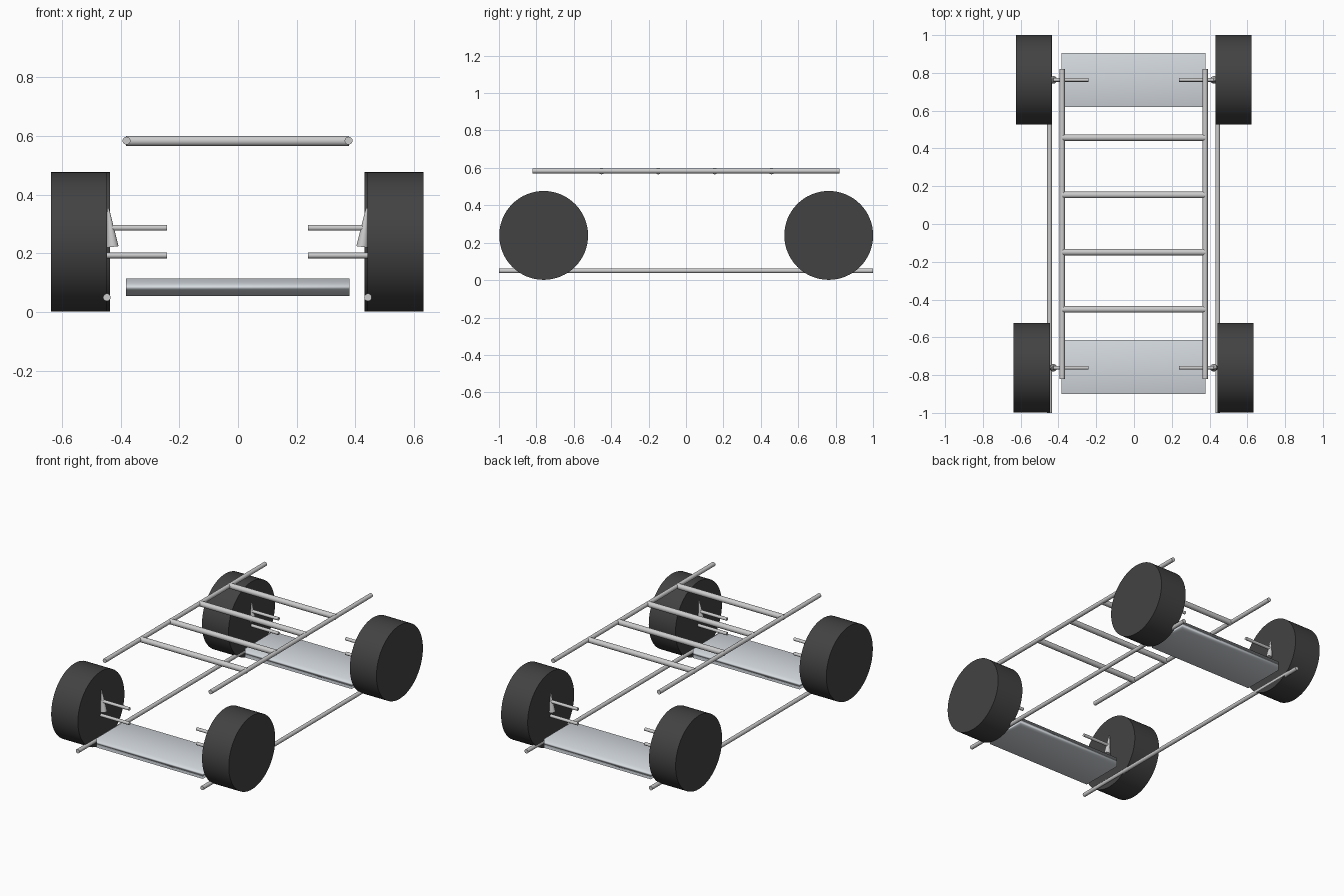
import bpy
from mathutils import Vector

if "Cube" in bpy.data.objects:
    bpy.data.objects.remove(bpy.data.objects["Cube"])


def material(name, rgb):
    m = bpy.data.materials.new(name)
    m.diffuse_color = (*rgb, 1)
    m.use_nodes = True
    m.node_tree.nodes["Principled BSDF"].inputs["Base Color"].default_value = m.diffuse_color
    return m


rubber = material("dark_rubber", (0.055, 0.055, 0.055))
metal = material("pale_metal", (0.66, 0.7, 0.74))


def finish(name, mat=None, sharp=True):
    ob = bpy.context.object
    ob.name = name
    if mat:
        ob.data.materials.append(mat)
    if sharp:
        bpy.ops.object.shade_smooth_by_angle()
    else:
        bpy.ops.object.shade_smooth()
    return ob


def rod(name, a, b, r, r_end=None, sides=24, mat=None, sharp=True):
    """Round bar (or cone) running from point a to point b."""
    a, b = Vector(a), Vector(b)
    bpy.ops.mesh.primitive_cone_add(
        vertices=sides, radius1=r, radius2=r if r_end is None else r_end,
        depth=(b - a).length, location=(a + b) / 2,
        rotation=(b - a).to_track_quat('Z', 'Y').to_euler())
    return finish(name, mat, sharp)


# Long side rails: low outer pair and upper roof pair
for side, low_x, top_x in (("left", -0.447, -0.38), ("right", 0.443, 0.377)):
    rod(f"{side}_lower_rail", (low_x, -1, 0.05), (low_x, 1, 0.05), 0.0128)
    rod(f"{side}_roof_rail", (top_x, -0.82, 0.584), (top_x, 0.82, 0.584), 0.0135)

# Roof crossbars
for i in range(4):
    y = -0.452 + i * 0.303
    rod(f"roof_crossbar_{i + 1}", (-0.382, y, 0.583), (0.379, y, 0.583), 0.0175)

# Flat bumper slabs under each end, shaded softly
for end, y in (("front", -0.758), ("rear", 0.763)):
    bpy.ops.mesh.primitive_cube_add(size=1, location=(-0.0015, y, 0.084))
    bpy.context.object.scale = (0.762, 0.286, 0.059)
    finish(f"{end}_slab", metal, sharp=False)

# Wheels with their suspension arms and knuckles
for end, y, inner, outer in (("front", -0.761, 0.444, 0.635),
                             ("rear", 0.763, 0.434, 0.624)):
    for side, s in (("left", -1), ("right", 1)):
        dx = -0.002
        n = f"{end}_{side}"
        rod(f"{n}_wheel", (s * inner + dx, y, 0.239), (s * outer + dx, y, 0.239),
            0.2375, sides=64, mat=rubber)
        rod(f"{n}_upper_arm", (s * 0.24 + dx, y, 0.287), (s * 0.43 + dx, y, 0.287), 0.01)
        rod(f"{n}_lower_arm", (s * 0.24 + dx, y, 0.193), (s * 0.447 + dx, y, 0.193), 0.01)
        rod(f"{n}_knuckle", (s * 0.425 + dx, y, 0.222), (s * 0.441 + dx, y, 0.355),
            0.02, 0.003)
